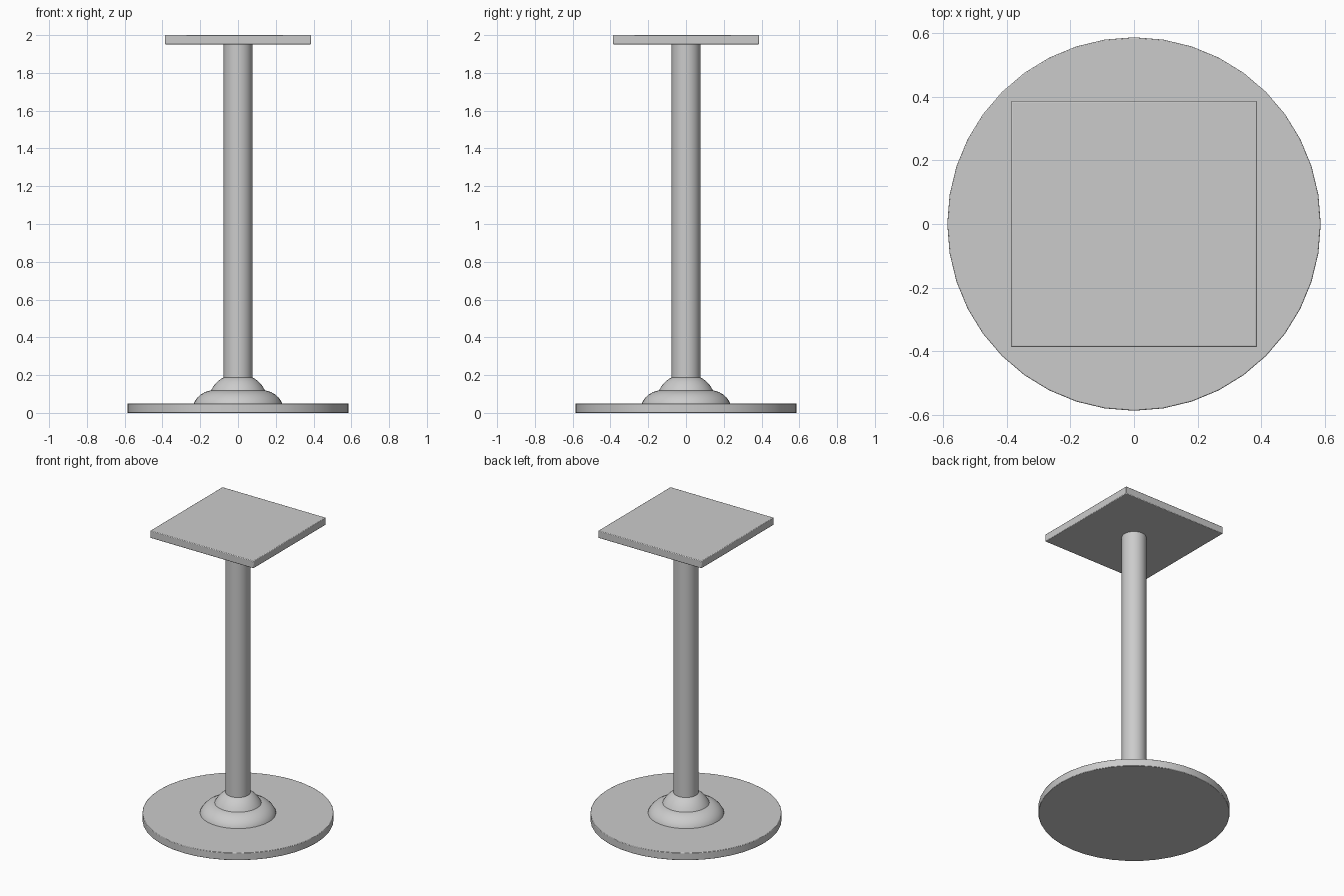
import bpy, bmesh
from math import radians

if "Cube" in bpy.data.objects:
    bpy.data.objects.remove(bpy.data.objects["Cube"])


def finish(obj, bevel=0.0):
    if bevel:
        mod = obj.modifiers.new("edge_bevel", 'BEVEL')
        mod.width = bevel
        mod.segments = 2
        mod.limit_method = 'ANGLE'
        mod.angle_limit = radians(40)
    bpy.ops.object.select_all(action='DESELECT')
    bpy.context.view_layer.objects.active = obj
    obj.select_set(True)
    bpy.ops.object.shade_smooth_by_angle(angle=radians(30))


def lathe(name, profile, sides, bevel=0.0):
    """Revolve (radius, z) points around z and cap both ends."""
    from math import cos, sin, tau
    bm = bmesh.new()
    rings = [[bm.verts.new((r * cos(tau * i / sides), r * sin(tau * i / sides), z))
              for i in range(sides)] for r, z in profile]
    for low, high in zip(rings, rings[1:]):
        for i in range(sides):
            j = (i + 1) % sides
            bm.faces.new((low[i], low[j], high[j], high[i]))
    bm.faces.new(rings[0][::-1])
    bm.faces.new(rings[-1])
    mesh = bpy.data.meshes.new(name)
    bm.to_mesh(mesh)
    bm.free()
    obj = bpy.data.objects.new(name, mesh)
    bpy.context.collection.objects.link(obj)
    finish(obj, bevel)
    return obj


# Round floor plate
lathe("base_disc", [(0.586, 0.0), (0.586, 0.05)], 40, 0.003)

# Two stacked rounded collars
lathe("lower_collar", [(0.234, 0.045), (0.231, 0.057), (0.218, 0.078), (0.198, 0.097),
                       (0.173, 0.111), (0.145, 0.119)], 40)
lathe("upper_collar", [(0.145, 0.115), (0.142, 0.121), (0.128, 0.144), (0.110, 0.164),
                       (0.091, 0.180), (0.070, 0.190)], 40)

# Column
lathe("column", [(0.076, 0.18), (0.076, 1.955)], 40)

# Square mounting plate
bpy.ops.mesh.primitive_cube_add(size=1, location=(0, 0, 1.975))
plate = bpy.context.object
plate.name = "top_plate"
plate.scale = (0.772, 0.772, 0.05)
bpy.ops.object.transform_apply(location=False, rotation=False, scale=True)
finish(plate, 0.004)
